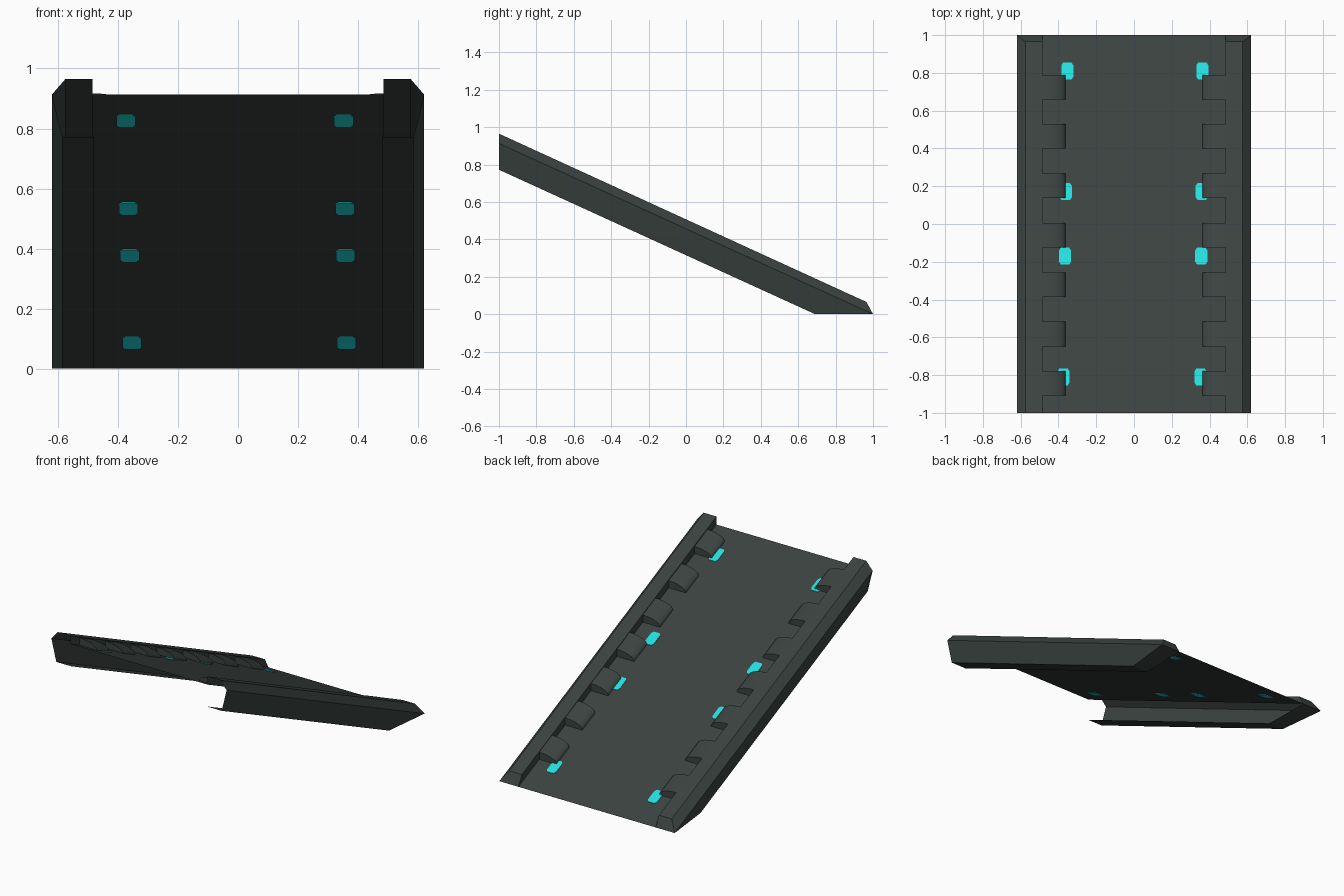
import bpy, bmesh, math

if "Cube" in bpy.data.objects:
    bpy.data.objects.remove(bpy.data.objects["Cube"])

SLOPE = 0.4565


def deck_z(y):
    # height of the sloping deck at a given y
    return (1 - y) * SLOPE


def material(name, rgb):
    m = bpy.data.materials.new(name)
    m.diffuse_color = (*rgb, 1)
    m.use_nodes = True
    m.node_tree.nodes["Principled BSDF"].inputs["Base Color"].default_value = m.diffuse_color
    return m


dark = material("dark_grey_metal", (0.043, 0.055, 0.051))
cyan = material("cyan_light", (0.017, 0.74, 0.74))


def make(name, build, mat, mirror=False, recalc=True):
    bm = bmesh.new()
    build(bm)
    if recalc:
        bmesh.ops.recalc_face_normals(bm, faces=bm.faces)
    me = bpy.data.meshes.new(name)
    bm.to_mesh(me)
    bm.free()
    me.materials.append(mat)
    ob = bpy.data.objects.new(name, me)
    bpy.context.collection.objects.link(ob)
    if mirror:
        ob.modifiers.new("mirror", 'MIRROR').use_axis[0] = True
    return ob


def loft(bm, a, b, closed=False):
    # skin two matching point rows
    va = [bm.verts.new(p) for p in a]
    vb = [bm.verts.new(p) for p in b]
    n = len(a)
    for i in range(n if closed else n - 1):
        j = (i + 1) % n
        bm.faces.new((va[i], va[j], vb[j], vb[i]))
    return va, vb


# sloping deck sheet
def build_deck(bm):
    pts = [(-.485, -1), (.485, -1), (.485, 1), (-.485, 1)]
    bm.faces.new([bm.verts.new((x, y, deck_z(y))) for x, y in pts])


make("deck", build_deck, dark, recalc=False)


# side rail: C-shaped channel, open underneath the deck and at the top end
def build_rail(bm):
    high = [(.485, -1, .913), (.485, -1, .965), (.575, -1, .965),
            (.62, -1, .913), (.585, -1, .772), (.48, -1, .772)]
    low = [(.485, 1, 0), (.485, .965, .065), (.575, .965, .065),
           (.62, 1, 0), (.585, .69, 0), (.48, .69, 0)]
    va, vb = loft(bm, high, low)
    bm.faces.new(vb[:4])                         # sloped foot cap
    bm.faces.new((vb[0], vb[3], vb[4], vb[5]))   # ground contact face


make("side_rail", build_rail, dark, mirror=True)


# rounded ribs along the inside of the rails
def build_ribs(bm):
    n = 8
    prof = [(.485, 0)] + [(.485 - .122 * math.sin(t), .046 * math.cos(t))
                          for t in (i * math.pi / 2 / n for i in range(n + 1))]
    for k in range(7):
        y0 = .79 - k * .2615
        y1 = y0 - .13
        va, vb = loft(bm, [(x, y0, deck_z(y0) + h) for x, h in prof],
                      [(x, y1, deck_z(y1) + h) for x, h in prof], True)
        bm.faces.new(va)
        bm.faces.new(vb)


ribs = make("rail_ribs", build_ribs, dark, mirror=True)
bpy.context.view_layer.objects.active = ribs
ribs.select_set(True)
bpy.ops.object.shade_smooth_by_angle(angle=math.radians(35))


# thin light plates set through the deck, visible from both sides
def build_lights(bm):
    outline = [(.032, .03), (.022, .045), (-.022, .045), (-.032, .03),
               (-.032, -.03), (-.022, -.045), (.022, -.045), (.032, -.03)]
    for y in (.81, .172, -.17, -.81):
        for cx in (-.363 + .0125 * y, .357 + .006 * y):
            rows = [[(cx + dx, y + dy, deck_z(y + dy) + h) for dx, dy in outline]
                    for h in (-.003, .003)]
            va, vb = loft(bm, *rows, closed=True)
            bm.faces.new(va)
            bm.faces.new(vb)


make("deck_lights", build_lights, cyan)
